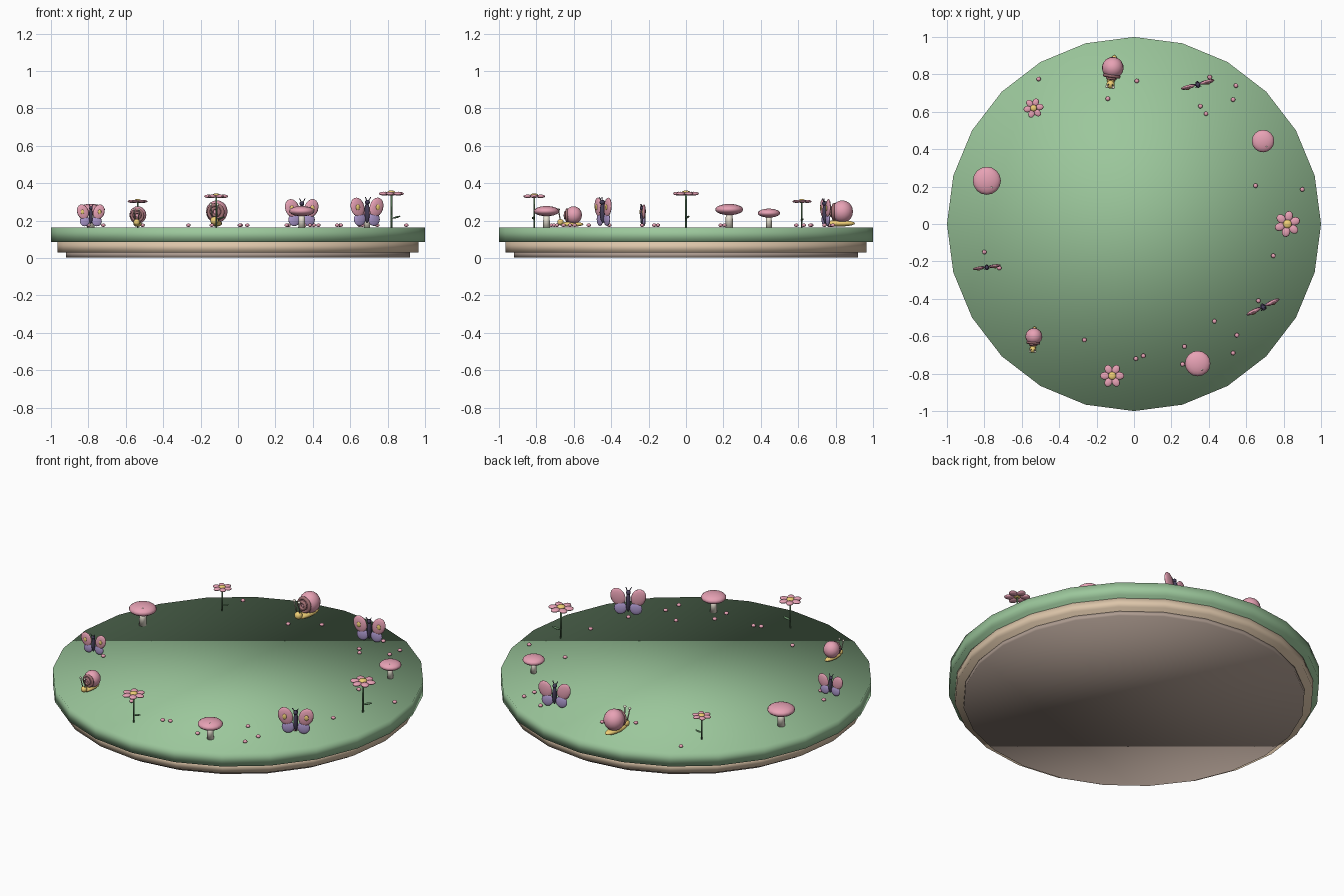
import bpy, bmesh, math
from mathutils import Matrix, Vector

if "Cube" in bpy.data.objects:
    bpy.data.objects.remove(bpy.data.objects["Cube"])

MATS = {}
COLORS = {
    "grass": (0.33, 0.57, 0.33), "sand": (0.72, 0.56, 0.40), "earth": (0.42, 0.33, 0.28),
    "pink": (0.80, 0.36, 0.46), "gold": (0.86, 0.62, 0.18), "leaf": (0.13, 0.26, 0.13),
    "cream": (0.85, 0.80, 0.68), "purple": (0.42, 0.32, 0.62), "dark": (0.06, 0.05, 0.10),
    "stalk": (0.55, 0.48, 0.42), "brown": (0.35, 0.16, 0.17),
}


def mat(key):
    if key not in MATS:
        MATS[key] = bpy.data.materials.new(key)
        MATS[key].diffuse_color = (*COLORS[key], 1)
    return MATS[key]


def ball(loc, radii, rot=0, axis='Z'):
    m = Matrix.Translation(loc) @ Matrix.Rotation(rot, 4, axis) @ Matrix.Diagonal((*radii, 1))
    return lambda bm, M: bmesh.ops.create_uvsphere(bm, u_segments=16, v_segments=10, radius=1, matrix=M @ m)


def rod(a, b, r1, r2=None, seg=10):
    a, b = Vector(a), Vector(b)
    d = b - a
    m = Matrix.Translation((a + b) / 2) @ d.to_track_quat('Z', 'Y').to_matrix().to_4x4()
    return lambda bm, M: bmesh.ops.create_cone(
        bm, cap_ends=True, segments=seg, radius1=r1, radius2=r1 if r2 is None else r2,
        depth=d.length, matrix=M @ m)


def ring(loc, R, r, n=20, k=8):
    # torus whose axis runs along y
    def build(bm, M):
        t = math.tau
        v = [[bm.verts.new(M @ (Vector(loc) + Vector((
            (R + r * math.cos(t * j / k)) * math.cos(t * i / n),
            r * math.sin(t * j / k),
            (R + r * math.cos(t * j / k)) * math.sin(t * i / n)))))
            for j in range(k)] for i in range(n)]
        for i in range(n):
            for j in range(k):
                a, b = (i + 1) % n, (j + 1) % k
                bm.faces.new((v[i][j], v[i][b], v[a][b], v[a][j]))
        bmesh.ops.recalc_face_normals(bm, faces=bm.faces[:])
    return build


def part(name, color, shapes, M=Matrix()):
    bm = bmesh.new()
    for s in shapes:
        s(bm, M)
    for f in bm.faces:
        f.smooth = True
    me = bpy.data.meshes.new(name)
    bm.to_mesh(me)
    bm.free()
    me.materials.append(mat(color))
    ob = bpy.data.objects.new(name, me)
    bpy.context.collection.objects.link(ob)
    return ob


def flower(M):
    c = [math.tau * i / 6 for i in range(6)]
    part("flower_stem", "leaf", [rod((0, 0, 0), (0, 0, 0.18), 0.005)], M)
    part("flower_leaf", "leaf", [ball((0.028, -0.004, 0.055), (0.024, 0.010, 0.005), -0.25, 'Y')], M)
    part("flower_petals", "pink", [ball((0.043 * math.cos(a), 0.043 * math.sin(a), 0.181),
                                        (0.027, 0.022, 0.010), a) for a in c], M)
    part("flower_centre", "gold", [ball((0, 0, 0.186), (0.023, 0.023, 0.012))], M)


def mushroom(M):
    part("mushroom_stem", "cream", [rod((0, 0, 0), (0, 0, 0.09), 0.021, 0.017, 14)], M)
    part("mushroom_cap", "pink", [ball((0, 0, 0.096), (0.075, 0.075, 0.030))], M)
    part("mushroom_spot", "cream", [ball((0.025, -0.035, 0.119), (0.005, 0.005, 0.003))], M)


def butterfly(M):
    sides = (-1, 1)
    part("upper_wings", "pink", [ball((s * 0.056, 0, 0.108), (0.040, 0.012, 0.053), s * 0.35, 'Y') for s in sides], M)
    part("lower_wings", "purple", [ball((s * 0.042, 0.002, 0.044), (0.035, 0.010, 0.036), -s * 0.3, 'Y') for s in sides], M)
    part("wing_spots", "gold", [ball((s * 0.060, -0.011, 0.108), (0.012, 0.005, 0.016)) for s in sides], M)
    part("butterfly_body", "dark", [ball((0, 0, 0.08), (0.013, 0.019, 0.056)),
                                    ball((0, -0.004, 0.135), (0.013, 0.016, 0.013))], M)
    part("antennae", "dark", [rod((s * 0.004, -0.006, 0.14), (s * 0.016, -0.014, 0.162), 0.0025, seg=6) for s in sides], M)


def snail(M):
    sides = (-1, 1)
    part("snail_body", "gold", [ball((0, 0.008, 0.022), (0.028, 0.085, 0.017)),
                                ball((0, -0.066, 0.036), (0.022, 0.022, 0.022))], M)
    part("snail_shell", "pink", [ball((0, 0.024, 0.085), (0.058, 0.058, 0.060))], M)
    part("shell_rings", "brown", [ring((0, -0.020, 0.083), 0.038, 0.010), ring((0, -0.033, 0.083), 0.020, 0.009)], M)
    part("eye_stalks", "stalk", [rod((s * 0.010, -0.066, 0.045), (s * 0.018, -0.080, 0.118), 0.0035, seg=6) for s in sides], M)
    part("eyes", "cream", [ball((s * 0.018, -0.080, 0.122), (0.008,) * 3) for s in sides], M)


# round base of three stacked 24-sided discs
TOP = 0.163
for name, col, r, z0, z1 in (("base_foot", "earth", 0.92, 0.003, 0.03),
                             ("base_middle", "sand", 0.966, 0.03, 0.085),
                             ("grass_top", "grass", 1.0, 0.085, TOP)):
    bm_shape = lambda bm, M, r=r, z0=z0, z1=z1: bmesh.ops.create_cone(
        bm, cap_ends=True, segments=24, radius1=r, radius2=r, depth=z1 - z0,
        matrix=Matrix.Translation((0, 0, (z0 + z1) / 2)) @ Matrix.Rotation(math.pi / 2, 4, 'Z'))
    part(name, col, [bm_shape])

# eleven decorations in a circle: builder, scale, turn in degrees
ITEMS = [(flower, 1.0, 20), (mushroom, 0.80, 0), (butterfly, 0.95, 15), (snail, 1.0, -8),
         (flower, 0.77, 10), (mushroom, 1.0, 0), (butterfly, 0.77, 8), (snail, 0.78, -5),
         (flower, 0.92, 0), (mushroom, 0.91, 0), (butterfly, 1.0, 26)]
for i, (make, s, turn) in enumerate(ITEMS):
    a = math.tau * i / 11
    make(Matrix.Translation((0.82 * math.cos(a), 0.82 * math.sin(a), TOP))
         @ Matrix.Rotation(math.radians(turn), 4, 'Z') @ Matrix.Scale(s, 4))

# scattered little beads
BEADS = [(-.51, .775), (.015, .765), (-.14, .67), (.405, .785), (.545, .74), (.53, .665), (.355, .63),
         (.385, .59), (.65, .205), (.90, .185), (.745, -.17), (.665, -.41), (.43, -.52), (.55, -.595),
         (.53, -.69), (.27, -.655), (.26, -.75), (.05, -.705), (.01, -.72), (-.265, -.62), (-.72, -.235),
         (-.80, -.15)]
part("beads", "pink", [ball((x, y, TOP + 0.012), (0.012, 0.012, 0.009)) for x, y in BEADS])

for m in bpy.data.materials:
    if m.users and not m.is_grease_pencil:
        m.use_nodes = True
        m.node_tree.nodes["Principled BSDF"].inputs["Base Color"].default_value = m.diffuse_color
